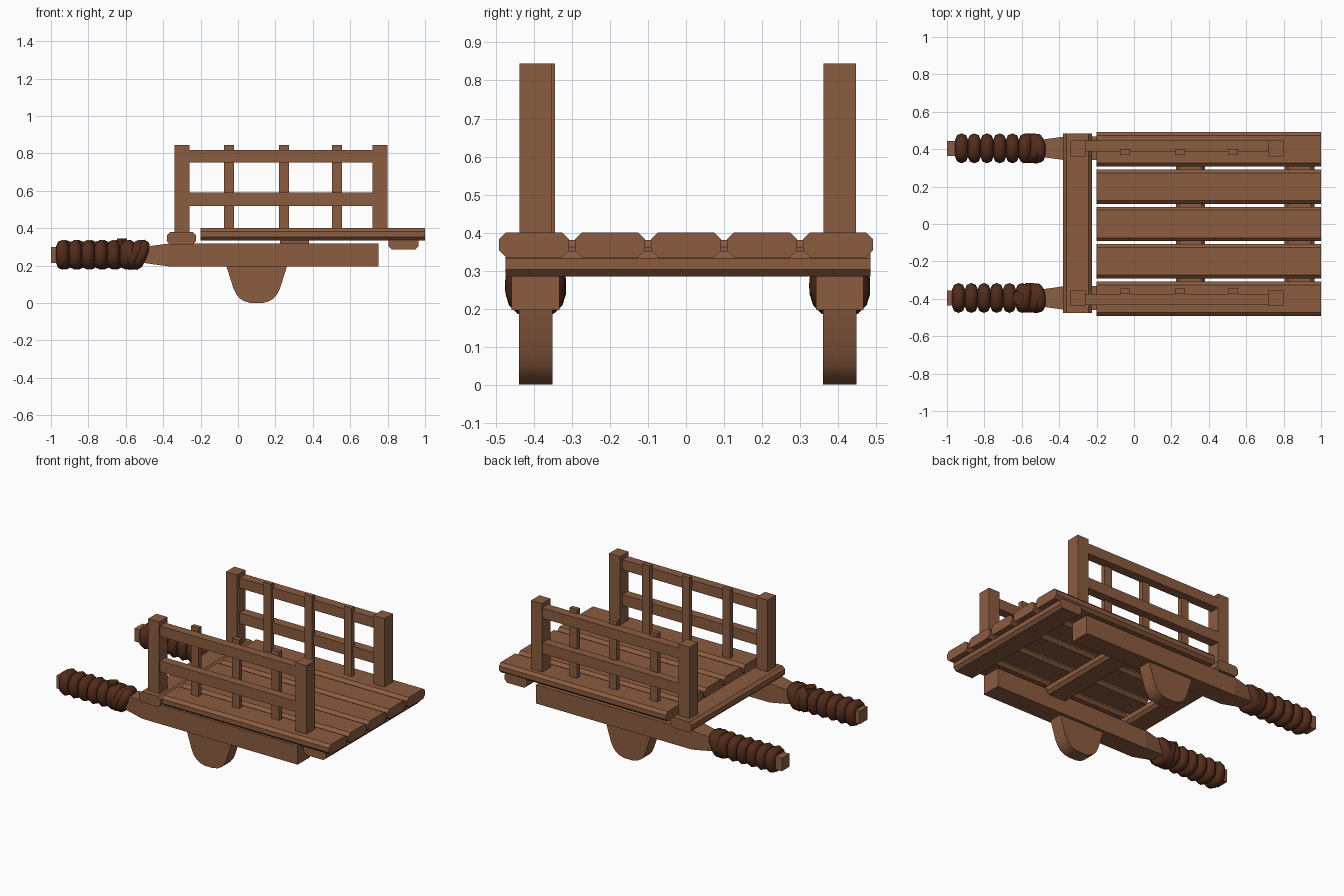
import bpy, bmesh, math

if "Cube" in bpy.data.objects:
    bpy.data.objects.remove(bpy.data.objects["Cube"])

MID = 0.0045  # centre line of the frame


def material(name, color):
    m = bpy.data.materials.new(name)
    m.diffuse_color = color
    m.use_nodes = True
    m.node_tree.nodes["Principled BSDF"].inputs["Base Color"].default_value = m.diffuse_color
    return m


WOOD = material("wood", (0.26, 0.107, 0.051, 1))
ROPE = material("rope", (0.085, 0.025, 0.011, 1))


def loft(name, sections, mat=WOOD):
    """Skin closed sections (equal point counts) and cap both ends."""
    bm = bmesh.new()
    rows = [[bm.verts.new(p) for p in s] for s in sections]
    n = len(rows[0])
    for a, b in zip(rows, rows[1:]):
        for i in range(n):
            j = (i + 1) % n
            bm.faces.new((a[i], a[j], b[j], b[i]))
    bm.faces.new(rows[0])
    bm.faces.new(rows[-1])
    bmesh.ops.recalc_face_normals(bm, faces=bm.faces)
    me = bpy.data.meshes.new(name)
    bm.to_mesh(me)
    bm.free()
    me.materials.append(mat)
    ob = bpy.data.objects.new(name, me)
    bpy.context.collection.objects.link(ob)
    return ob


def octagon(a0, a1, b0, b1, c, d):
    """Rectangle with chamfered corners."""
    return [(a0 + c, b0), (a1 - c, b0), (a1, b0 + d), (a1, b1 - d),
            (a1 - c, b1), (a0 + c, b1), (a0, b1 - d), (a0, b0 + d)]


def rect_x(x, y, z, hy, hz):
    return [(x, y - hy, z - hz), (x, y + hy, z - hz), (x, y + hy, z + hz), (x, y - hy, z + hz)]


def box(name, x0, x1, y0, y1, z0, z1):
    y, z, hy, hz = (y0 + y1) / 2, (z0 + z1) / 2, (y1 - y0) / 2, (z1 - z0) / 2
    return loft(name, [rect_x(x, y, z, hy, hz) for x in (x0, x1)])


def rope_ring(name, x, y, shear_z, shear_y, r=0.046, thick=0.034):
    """Closed rounded-square loop of rope around a handle."""
    cu = bpy.data.curves.new(name, 'CURVE')
    cu.dimensions = '3D'
    cu.bevel_depth = thick
    cu.bevel_resolution = 2
    sp = cu.splines.new('POLY')
    n = 20
    sp.points.add(n - 1)
    for i in range(n):
        t = 2 * math.pi * i / n
        c, s = math.cos(t), math.sin(t)
        k = r / (abs(c) ** 3 + abs(s) ** 3) ** (1 / 3)
        sp.points[i].co = (x + shear_z * k * s + shear_y * k * c, y + k * c, 0.258 + k * s, 1)
    sp.use_cyclic_u = True
    sp.use_smooth = True
    cu.materials.append(ROPE)
    ob = bpy.data.objects.new(name, cu)
    bpy.context.collection.objects.link(ob)


# deck planks
for i in range(5):
    y = (i - 2) * 0.2
    prof = octagon(y - 0.092, y + 0.092, 0.335, 0.4, 0.018, 0.018)
    loft("deck_plank", [[(x, a, b) for a, b in prof] for x in (-0.2, 1.0)])

# cross bars under and ahead of the deck
for name, x0, x1, z0, z1 in (("front_crossbar", -0.38, -0.225, 0.312, 0.38),
                             ("middle_crossbar", 0.225, 0.38, 0.285, 0.35),
                             ("rear_crossbar", 0.805, 0.965, 0.285, 0.35)):
    prof = octagon(x0, x1, z0, z1, 0.018, 0.018)
    ends = (-0.475, 0.485) if name != "middle_crossbar" else (-0.39, 0.4)
    loft(name, [[(a, y, b) for a, b in prof] for y in ends])

# rounded leg outline (half, mirrored about x = 0.1)
half = [(0.165, 0.22), (0.16, 0.19), (0.125, 0.08), (0.11, 0.048), (0.09, 0.024), (0.065, 0.009), (0.03, 0.0)]
outline = [(0.1 + a, z) for a, z in half] + [(0.1 - a, z) for a, z in reversed(half)]

for side, s in (("left", -1), ("right", 1)):
    y = MID + s * 0.4
    # shaft tapering into a handle
    loft(side + "_shaft", [rect_x(x, y, 0.257, hy, hz) for x, hy, hz in
                           ((-1.0, 0.04, 0.042), (-0.54, 0.04, 0.038), (-0.37, 0.063, 0.061), (0.75, 0.063, 0.061))])
    # leg
    leg = loft(side + "_leg", [[(a, y + d, z) for a, z in outline] for d in (-0.044, 0.044)])
    bpy.context.view_layer.objects.active = leg
    leg.select_set(True)
    bpy.ops.object.shade_smooth_by_angle(angle=math.radians(30))
    leg.select_set(False)
    # corner posts
    for x, z0 in ((-0.3, 0.37), (0.76, 0.39)):
        box(side + "_post", x - 0.04, x + 0.04, y - 0.043, y + 0.043, z0, 0.845)
    # rails and upright slats
    r0, r1 = (-0.432, -0.375) if s < 0 else (0.387, 0.447)
    b0, b1 = (-0.375, -0.345) if s < 0 else (0.37, 0.4)
    for z0, z1 in ((0.52, 0.59), (0.75, 0.817)):
        box(side + "_rail", -0.265, 0.725, r0, r1, z0, z1)
    for x in (-0.049, 0.245, 0.53):
        box(side + "_slat", x - 0.027, x + 0.027, b0, b1, 0.39, 0.845)
    # rope grip: straight coils then slanted crossing loops
    start = -0.938 if s < 0 else -0.922
    for i in range(6):
        rope_ring(side + "_rope_coil", start + i * 0.068, y, 0.0, 0.0)
    for x, sz, sy in ((-0.572, -0.25, 0.1), (-0.55, 0.55, 0.1), (-0.525, 0.42, -0.1)):
        rope_ring(side + "_rope_loop", x, y, sz, sy, 0.047)

# tucked rope end on top of one handle
loft("rope_end", [[(-0.62 + 0.03 * math.cos(k * math.pi / 3 + 0.5), -0.395 + 0.04 * math.sin(k * math.pi / 3 + 0.5), z)
                   for k in range(6)] for z in (0.27, 0.345)], ROPE)
